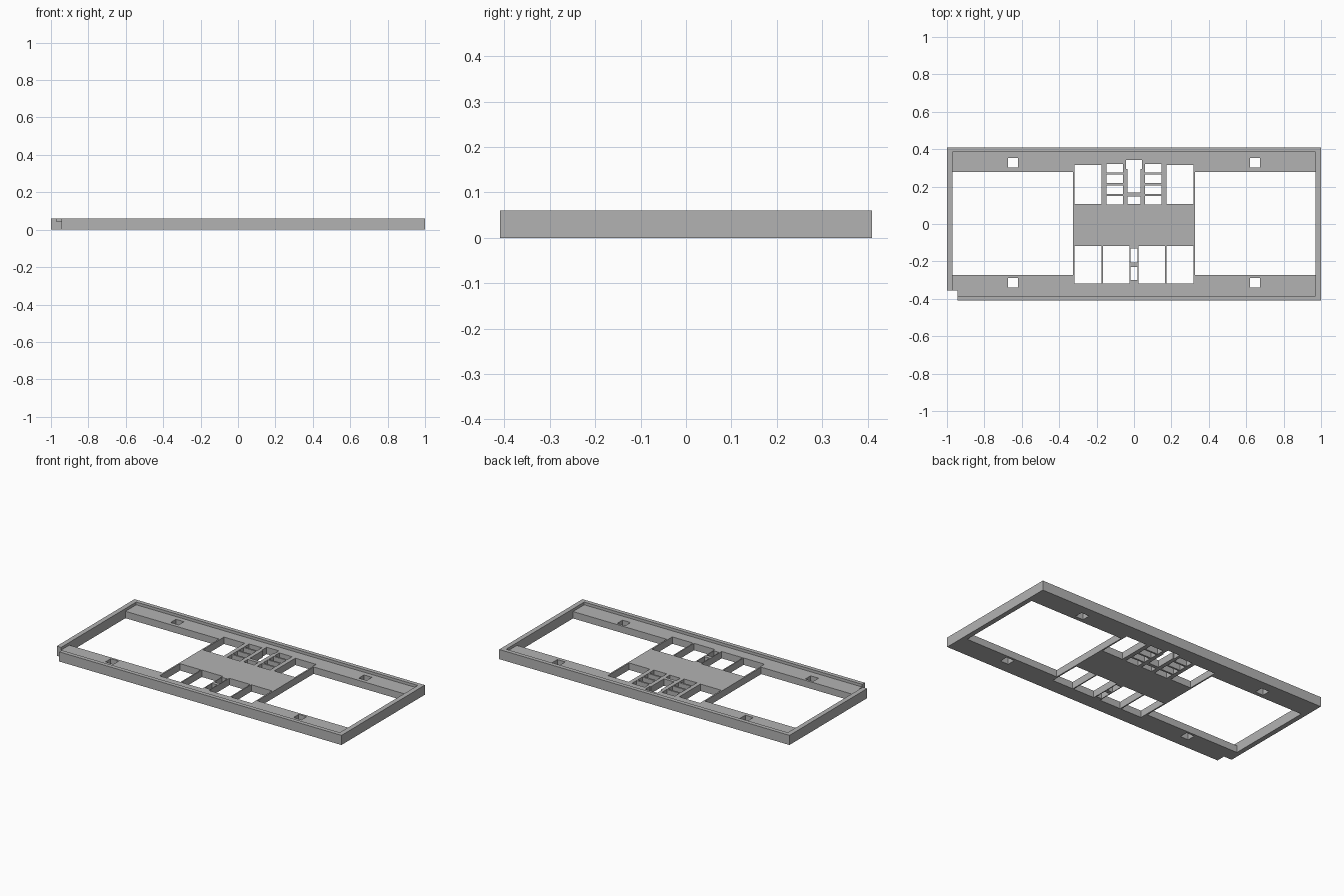
import bpy
import bmesh
import math

cube = bpy.data.objects.get("Cube")
if cube:
    bpy.data.objects.remove(cube, do_unlink=True)

grey = bpy.data.materials.new("plain grey")
grey.use_nodes = True
colour = (0.45, 0.45, 0.45, 1)
grey.diffuse_color = colour
grey.node_tree.nodes["Principled BSDF"].inputs["Base Color"].default_value = colour

HALF_X, HALF_Y = 1.0, 0.41
IN_X, IN_Y = 0.97, 0.384          # inside of the rim
RIM, FLOOR = 0.06, 0.043          # heights

# Rectangles are (x0, x1, y0, y1); mirrored ones appear on both sides
holes = []


def hole(x0, x1, y0, y1, mirror=True):
    holes.append((x0, x1, y0, y1))
    if mirror:
        holes.append((-x1, -x0, y0, y1))


hole(0.326, IN_X, -0.274, 0.278)            # large side openings
hole(0.62, 0.675, 0.302, 0.354)             # square fixing holes
hole(0.62, 0.675, -0.34, -0.288)
hole(0.174, 0.317, 0.107, 0.315)            # rear windows
hole(0.174, 0.317, -0.318, -0.118)          # front outer windows
hole(0.023, 0.167, -0.318, -0.118)          # front inner windows
for row in range(4):                        # rear slot columns
    y = 0.104 + row * 0.057
    hole(0.06, 0.148, y, y + 0.046)
hole(-0.042, 0.042, 0.294, 0.342, False)    # rear middle slots
hole(-0.035, 0.035, 0.168, 0.294, False)
hole(-0.036, 0.036, 0.108, 0.147, False)
hole(-0.018, 0.018, -0.207, -0.132, False)  # front middle slots
hole(-0.018, 0.018, -0.3, -0.23, False)
hole(-HALF_X, -0.945, -HALF_Y, -0.355, False)  # corner notch


def height(x, y):
    if abs(x) > HALF_X or abs(y) > HALF_Y:
        return 0.0
    if any(a < x < b and c < y < d for a, b, c, d in holes):
        return 0.0
    return FLOOR if abs(x) < IN_X and abs(y) < IN_Y else RIM


# Lay out the tray on a grid that follows every edge
xs = sorted({round(v, 4) for h in holes for v in h[:2]} | {-HALF_X, HALF_X, -IN_X, IN_X})
ys = sorted({round(v, 4) for h in holes for v in h[2:]} | {-HALF_Y, HALF_Y, -IN_Y, IN_Y})
bm = bmesh.new()


def face(*points):
    bm.faces.new([bm.verts.new(p) for p in points])


def wall(p, q, low, high):
    """Upright wall from p to q, split at the floor level."""
    levels = [z for z in (0.0, FLOOR, RIM) if low <= z <= high]
    for a, b in zip(levels, levels[1:]):
        face((*p, a), (*q, a), (*q, b), (*p, b))


EPS = 0.0005
for x0, x1 in zip(xs, xs[1:]):
    for y0, y1 in zip(ys, ys[1:]):
        mx, my = (x0 + x1) / 2, (y0 + y1) / 2
        h = height(mx, my)
        if h == 0:
            continue
        face((x0, y0, h), (x1, y0, h), (x1, y1, h), (x0, y1, h))
        face((x0, y1, 0), (x1, y1, 0), (x1, y0, 0), (x0, y0, 0))
        sides = (((x0, y0), (x1, y0), mx, y0 - EPS), ((x1, y0), (x1, y1), x1 + EPS, my),
                 ((x1, y1), (x0, y1), mx, y1 + EPS), ((x0, y1), (x0, y0), x0 - EPS, my))
        for p, q, nx, ny in sides:
            low = height(nx, ny)
            if low < h:
                wall(p, q, low, h)

bmesh.ops.remove_doubles(bm, verts=bm.verts, dist=0.00001)
bmesh.ops.dissolve_limit(bm, angle_limit=math.radians(1), verts=bm.verts, edges=bm.edges)
mesh = bpy.data.meshes.new("tray_frame")
bm.to_mesh(mesh)
bm.free()
mesh.materials.append(grey)
tray = bpy.data.objects.new("tray_frame", mesh)
bpy.context.collection.objects.link(tray)
